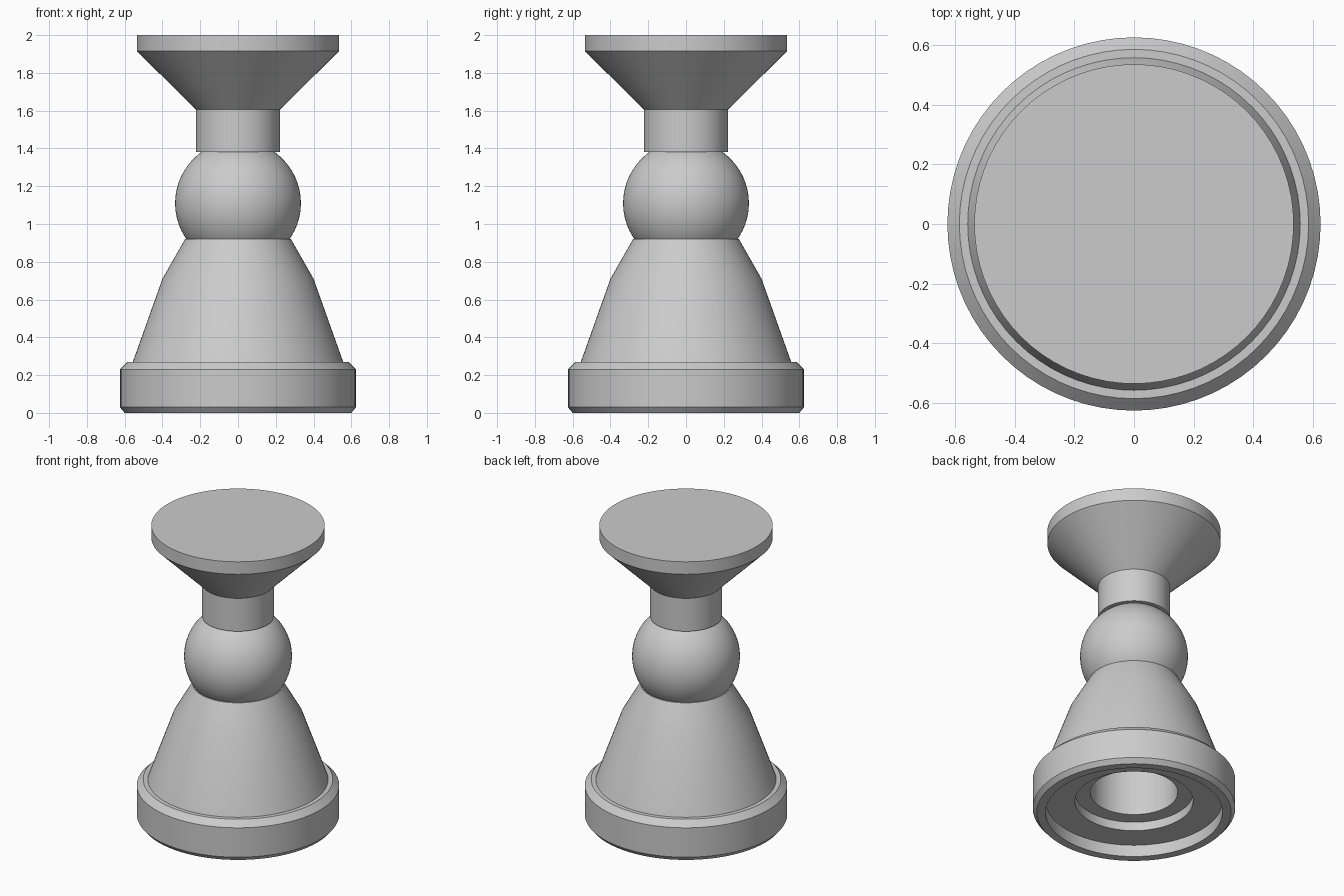
import bpy, bmesh, math
from mathutils import Vector

cube = bpy.data.objects.get("Cube")
if cube:
    bpy.data.objects.remove(cube)

SEGMENTS = 72

grey = bpy.data.materials.new("plain_grey")
grey.use_nodes = True
colour = (0.6, 0.6, 0.6, 1)
grey.diffuse_color = colour
grey.node_tree.nodes["Principled BSDF"].inputs["Base Color"].default_value = colour


def finish(name, bm, angle):
    """Turn a bmesh into a smooth shaded object with sharp edges kept."""
    bmesh.ops.recalc_face_normals(bm, faces=bm.faces)
    mesh = bpy.data.meshes.new(name)
    bm.to_mesh(mesh)
    bm.free()
    mesh.materials.append(grey)
    obj = bpy.data.objects.new(name, mesh)
    bpy.context.collection.objects.link(obj)
    bpy.ops.object.select_all(action="DESELECT")
    obj.select_set(True)
    bpy.context.view_layer.objects.active = obj
    bpy.ops.object.shade_smooth_by_angle(angle=math.radians(angle))
    return obj


def lathe(name, profile, closed=False, angle=20):
    """Spin a (radius, height) profile around the z axis."""
    bm = bmesh.new()
    verts = [bm.verts.new((r, 0, z)) for r, z in profile]
    edges = [bm.edges.new(pair) for pair in zip(verts, verts[1:])]
    if closed:
        edges.append(bm.edges.new((verts[-1], verts[0])))
    bmesh.ops.spin(bm, geom=verts + edges, cent=Vector(), axis=(0, 0, 1),
                   angle=math.tau, steps=SEGMENTS, use_duplicate=False)
    bmesh.ops.remove_doubles(bm, verts=bm.verts, dist=0.0001)
    return finish(name, bm, angle)


# Bevelled base collar and conical socket, hollow with a stepped underside
lathe("socket_housing", [
    (0.546, 0), (0.60, 0), (0.625, 0.03), (0.625, 0.23), (0.585, 0.27),
    (0.557, 0.27), (0.40, 0.71), (0.28, 0.92), (0.27, 0.92),
    (0.27, 0.14), (0.365, 0.14), (0.365, 0.08), (0.546, 0.08),
], closed=True)

# Ball held in the mouth of the socket
bm = bmesh.new()
bmesh.ops.create_uvsphere(bm, u_segments=SEGMENTS, v_segments=36, radius=0.333)
ball = finish("ball", bm, 40)
ball.location.z = 1.11

# Neck above the ball
lathe("neck", [(0, 1.38), (0.222, 1.38), (0.222, 1.605), (0, 1.605)])

# Flared head with a flat round plate
lathe("flared_head", [(0, 1.605), (0.222, 1.605), (0.535, 1.915),
                      (0.535, 2), (0, 2)])
